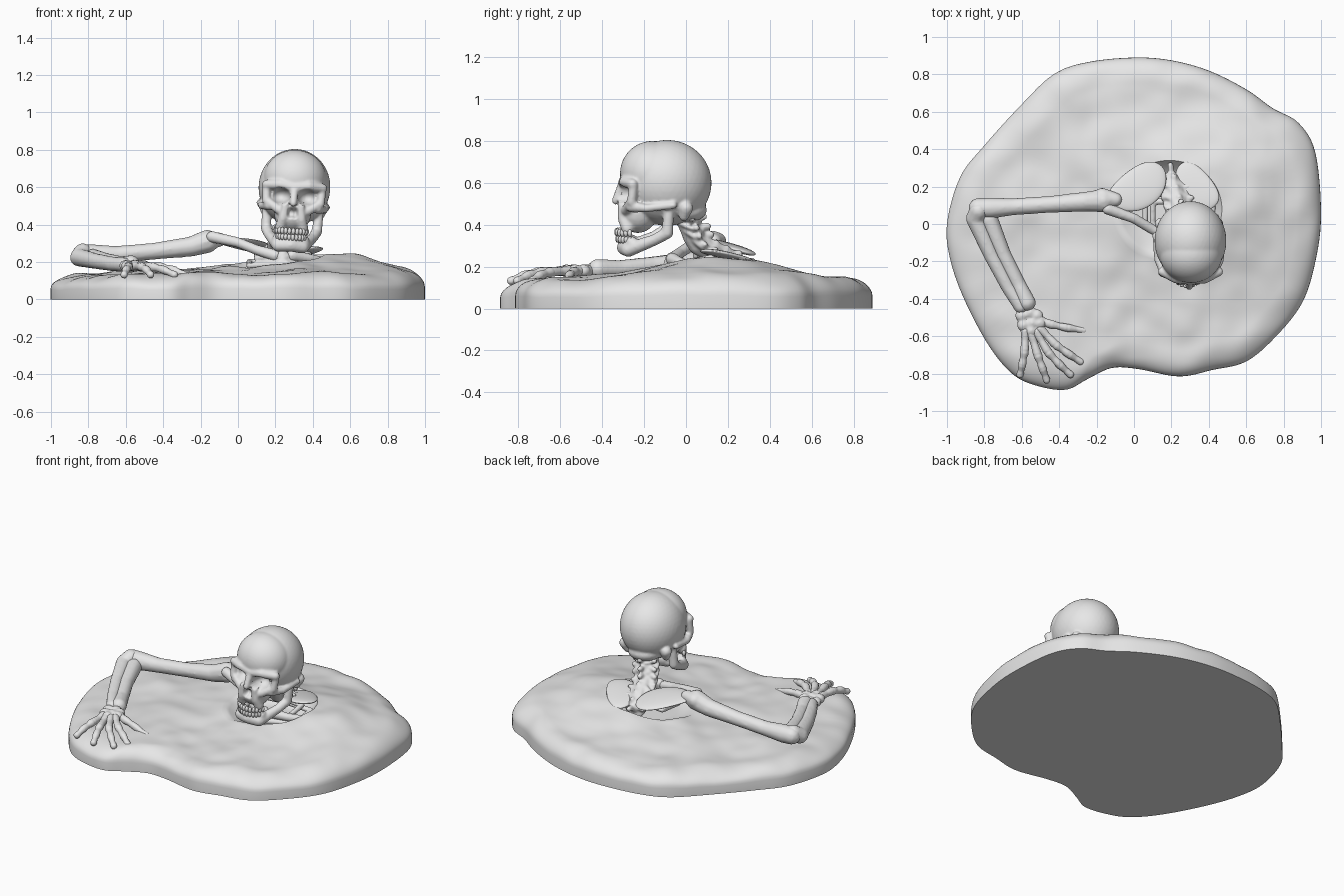
import bpy, bmesh, math
from mathutils import Vector, Matrix, noise

cube = bpy.data.objects.get("Cube")
if cube:
    bpy.data.objects.remove(cube)

bone = bpy.data.materials.new("pale_grey")
bone.use_nodes = True
grey = (0.8, 0.8, 0.8, 1)
bone.diffuse_color = grey
bone.node_tree.nodes["Principled BSDF"].inputs["Base Color"].default_value = grey


def ball(bm, c, s, rot=(0, 0, 0), sub=2):
    """Ellipsoid with centre c and half sizes s."""
    turn = Matrix.Rotation(rot[2], 4, 'Z') @ Matrix.Rotation(rot[0], 4, 'X')
    m = Matrix.Translation(c) @ turn @ Matrix.Diagonal((*s, 1))
    bmesh.ops.create_icosphere(bm, subdivisions=sub, radius=1, matrix=m)


def chain(bm, *pts):
    """Tapered rod through points (x, y, z, radius)."""
    for a, b in zip(pts, pts[1:]):
        a, b = Vector(a), Vector(b)
        n = max(1, math.ceil((b - a).xyz.length / (0.35 * min(a.w, b.w))))
        for i in range(n + 1):
            p = a.lerp(b, i / n)
            ball(bm, p.xyz, (p.w,) * 3)


def both(pts, mid=0):
    """The points and their mirror image."""
    return [pts, [(2 * mid - p[0], *p[1:]) for p in pts]]


def make(name, bm):
    me = bpy.data.meshes.new(name)
    bm.to_mesh(me)
    bm.free()
    ob = bpy.data.objects.new(name, me)
    bpy.context.scene.collection.objects.link(ob)
    return ob


def finish(ob, angle=180):
    """Apply the modifiers, shade and colour."""
    dg = bpy.context.evaluated_depsgraph_get()
    me = bpy.data.meshes.new_from_object(ob.evaluated_get(dg))
    ob.modifiers.clear()
    ob.data = me
    me.materials.clear()
    me.materials.append(bone)
    me.shade_smooth()
    if angle < 180:
        me.set_sharp_from_angle(angle=math.radians(angle))
    return ob


def fuse(name, bm, voxel, smooth=4):
    """Melt overlapping pieces into one sculpted surface."""
    ob = make(name, bm)
    rm = ob.modifiers.new("melt", 'REMESH')
    rm.mode, rm.voxel_size = 'VOXEL', voxel
    sm = ob.modifiers.new("soften", 'SMOOTH')
    sm.factor, sm.iterations = 0.5, smooth
    return finish(ob)


# Ground slab: spline outline, mound, and a pit around the neck
outline = [Vector(p) for p in (
    (0, .89), (-.25, .865), (-.43, .8), (-.6, .64), (-.8, .42), (-.93, .25), (-1, 0), (-.98, -.2),
    (-.9, -.42), (-.77, -.66), (-.64, -.81), (-.5, -.87), (-.36, -.885), (-.25, -.83), (-.12, -.77),
    (.02, -.775), (.24, -.815), (.42, -.78), (.6, -.735), (.76, -.6), (.9, -.42), (.97, -.2),
    (1, .05), (.97, .38), (.88, .54), (.74, .62), (.6, .72), (.4, .82), (.2, .875))]


def spline(a, b, c, d, t):
    return 0.5 * (2 * b + (c - a) * t + (2 * a - 5 * b + 4 * c - d) * t**2 + (3 * (b - c) + d - a) * t**3)


def height(p):
    d = math.hypot((p.x - .38) / .46, (p.y - .12) / .4)
    rough = noise.noise(Vector((p.x * 3.2, p.y * 3.2, .4))) + .6 * noise.noise(Vector((p.x * 7, p.y * 7, 2)))
    return .138 + .118 * math.exp(-d**2) + .02 * rough


n = len(outline)
rim = [spline(*(outline[(i + k) % n] for k in (-1, 0, 1, 2)), s / 6) for i in range(n) for s in range(6)]
pit = Vector((.19, .08))
rings = [[] for _ in range(60)]
bm = bmesh.new()
for p in rim:
    a = math.atan2(p.y - pit.y, p.x - pit.x)
    lip = pit + Vector((.28 * math.cos(a), .26 * math.sin(a)))
    for k in range(60):
        if k < 12:
            f = (k + 1) / 13
            q = pit.lerp(lip, f)
            z = .13 + (height(q) - .13) * max(0, (f - .5) / .5) ** 2
        else:
            f = 1 - (1 - (k - 12) / 46) ** 1.4 if k < 58 else 1
            q = lip.lerp(p, f)
            edge = max(0, ((q - pit).length / (p - pit).length - .84) / .16)
            z = height(q) * (.4 + .6 * math.sqrt(max(0, 1 - edge**2)))
        rings[k].append(bm.verts.new((q.x, q.y, 0 if k == 59 else z)))
for r0, r1 in zip(rings, rings[1:]):
    for i in range(len(rim)):
        j = (i + 1) % len(rim)
        bm.faces.new((r0[i], r1[i], r1[j], r0[j]))
bm.faces.new(rings[0])
bm.faces.new(rings[-1][::-1])
bmesh.ops.recalc_face_normals(bm, faces=bm.faces)
finish(make("ground", bm), 50)

# Skull, built upright around x = 0
bm = bmesh.new()
ball(bm, (0, -.09, .60), (.192, .212, .205), sub=4)
ball(bm, (0, -.16, .645), (.168, .155, .155), sub=4)
ball(bm, (0, -.23, .46), (.1, .095, .1), sub=3)
ball(bm, (0, -.2, .55), (.14, .1, .09), sub=3)
ball(bm, (0, .0, .47), (.11, .1, .06), sub=3)
chain(bm, (0, -.305, .585, .024), (0, -.335, .515, .02))
for parts in (
    [(.15, -.255, .605, .026), (.075, -.29, .61, .03), (.005, -.295, .6, .03)],
    [(.15, -.25, .6, .022), (.145, -.26, .52, .024), (.075, -.285, .475, .026)],
    [(.13, -.26, .495, .028), (.168, -.19, .49, .02), (.18, -.06, .505, .018)],
    [(.04, -.31, .52, .018), (.05, -.3, .43, .026), (.06, -.28, .385, .03)],
    [(.005, -.295, .29, .036), (.065, -.275, .285, .036), (.115, -.15, .335, .028), (.135, -.09, .37, .03),
     (.142, -.08, .48, .024)],
    [(.005, -.29, .315, .034), (.07, -.26, .32, .03)],
    [(.15, -.0, .49, .035), (.14, -.01, .45, .025)],
):
    for side in both(parts):
        chain(bm, *side)
skull = fuse("skull", bm, .007, 4)

# Eye and nose hollows, pressed back into the face
hollows = [((s * x, y, z), size) for s in (-1, 1) for x, y, z, size in (
    (.074, -.315, .55, (.054, .085, .044)), (.012, -.335, .462, (.018, .055, .03)))]
bm = bmesh.new()
bm.from_mesh(skull.data)
for v in bm.verts:
    for c, s in hollows:
        depth = 1 - ((v.co.x - c[0]) / s[0]) ** 2 - ((v.co.z - c[2]) / s[2]) ** 2
        if depth > 0:
            v.co.y = max(v.co.y, c[1] + s[1] * math.sqrt(depth))
bmesh.ops.smooth_vert(bm, verts=bm.verts, factor=.5, use_axis_x=True, use_axis_y=True, use_axis_z=True)
bm.to_mesh(skull.data)
bm.free()

# Two rows of teeth
bm = bmesh.new()
for z, w in ((.365, .085), (.333, .08)):
    for i in range(12):
        a = math.radians(-77 + 14 * i)
        c = (w * math.sin(a), -.25 - (w - .003) * math.cos(a), z)
        ball(bm, c, (.011, .011, .019), (0, 0, a))
teeth = finish(make("teeth", bm))
tilt = Matrix.Translation((.295, 0, .5)) @ Matrix.Rotation(math.radians(4), 4, 'Y') @ Matrix.Translation((0, 0, -.5))
skull.matrix_world = teeth.matrix_world = tilt

# Neck and upper spine
bm = bmesh.new()
spine = [(.283, 0, .43), (.268, .02, .385), (.257, .035, .345), (.247, .06, .305), (.232, .11, .28),
         (.218, .17, .255), (.2, .23, .22)]
for i, (x, y, z) in enumerate(spine):
    lean = -.25 - .15 * i
    ball(bm, (x, y, z), (.08, .075, .02), (lean, 0, 0), 3)
    chain(bm, (x, y + .03, z, .018), (x - .005, y + .085, z + .008, .017))
    for side in both([(x, y + .02, z, .016), (x + .075, y + .03, z, .016)], x):
        chain(bm, *side)
chain(bm, *((x, y, z, .052) for x, y, z in spine))
fuse("neck_vertebrae", bm, .008, 3)

# Upper ribs and breastbone
bm = bmesh.new()
for k in range(2):
    w, d = .14 + .04 * k, .04 * k
    rib = [(.24, .12 + d, .25 - d, .018), (.24 + w, .12 + d, .24 - d, .018),
           (.24 + w, -.01, .22 - d, .017), (.26, -.08 - d / 2, .23 - d, .018)]
    for side in both(rib, .24):
        chain(bm, *side)
chain(bm, (.24, -.07, .24, .03), (.24, -.1, .14, .03))
fuse("upper_ribs", bm, .008)

# Collarbones
for name, pts in (
    ("right_collarbone", [(.2, -.065, .235, .033), (.1, -.03, .265, .028), (0, .03, .305, .028), (-.14, .08, .335, .032)]),
    ("left_collarbone", [(.29, -.065, .235, .033), (.38, -.03, .22, .026), (.5, .06, .19, .028)]),
):
    bm = bmesh.new()
    chain(bm, *pts)
    fuse(name, bm, .008)

# Shoulder blades
plate = [(-.2, .12, .33), (-.08, .27, .29), (.08, .36, .25), (.19, .31, .26), (.18, .13, .31), (-.01, .03, .325)]
for name, sx, sz in (("right_shoulder_blade", 1, 1), ("left_shoulder_blade", -.75, .85)):
    bm = bmesh.new()
    verts = [bm.verts.new((.2 + sx * (x - .2), y, z * sz)) for x, y, z in plate]
    for q in ((0, 1, 4, 5), (1, 2, 3, 4)):
        bm.faces.new([verts[i] for i in q])
    bmesh.ops.recalc_face_normals(bm, faces=bm.faces)
    ob = make(name, bm)
    thick = ob.modifiers.new("thickness", 'SOLIDIFY')
    thick.thickness, thick.offset = .035, 0
    sub = ob.modifiers.new("round", 'SUBSURF')
    sub.levels = sub.render_levels = 3
    finish(ob)

# Upper arm
bm = bmesh.new()
chain(bm, (-.165, .125, .31, .064), (-.25, .12, .283, .055), (-.45, .105, .258, .046), (-.65, .092, .24, .047),
      (-.77, .085, .238, .058), (-.83, .085, .24, .056))
chain(bm, (-.17, .15, .32, .045), (-.1, .13, .32, .04))
fuse("upper_arm", bm, .009, 5)

# Forearm: two bones side by side
for name, pts in (
    ("forearm_outer_bone", [(-.83, .07, .25, .052), (-.85, .03, .225, .05), (-.76, -.17, .205, .043),
                            (-.67, -.34, .19, .04), (-.605, -.44, .185, .04)]),
    ("forearm_inner_bone", [(-.775, .025, .222, .05), (-.7, -.16, .205, .043), (-.62, -.32, .19, .042),
                            (-.572, -.42, .19, .048)]),
):
    bm = bmesh.new()
    chain(bm, *pts)
    fuse(name, bm, .008)

# Hand: wrist bones and five fingers
bm = bmesh.new()
for x, y in ((-.6, -.49), (-.555, -.475), (-.52, -.49), (-.59, -.54), (-.545, -.53), (-.505, -.53), (-.55, -.57)):
    ball(bm, (x, y, .18), (.036, .036, .032))
fuse("wrist", bm, .007, 3)
fingers = {
    "thumb": [(-.51, -.51), (-.45, -.535), (-.36, -.555), (-.26, -.57)],
    "index_finger": [(-.51, -.55), (-.42, -.645), (-.35, -.695), (-.28, -.74)],
    "middle_finger": [(-.53, -.565), (-.46, -.685), (-.4, -.75), (-.335, -.81)],
    "ring_finger": [(-.555, -.57), (-.515, -.7), (-.49, -.77), (-.465, -.84)],
    "little_finger": [(-.58, -.56), (-.585, -.68), (-.597, -.75), (-.61, -.81)],
}
for name, joints in fingers.items():
    bm = bmesh.new()
    pts = [Vector((x, y, z)) for (x, y), z in zip(joints, (.18, .175, .16, .13))]
    for i, (a, b) in enumerate(zip(pts, pts[1:])):
        r = .027 - .002 * i
        chain(bm, (*a.lerp(b, .1), r), (*a.lerp(b, .5), r * .75), (*a.lerp(b, .92), r * .9))
    fuse(name, bm, .005, 2)
